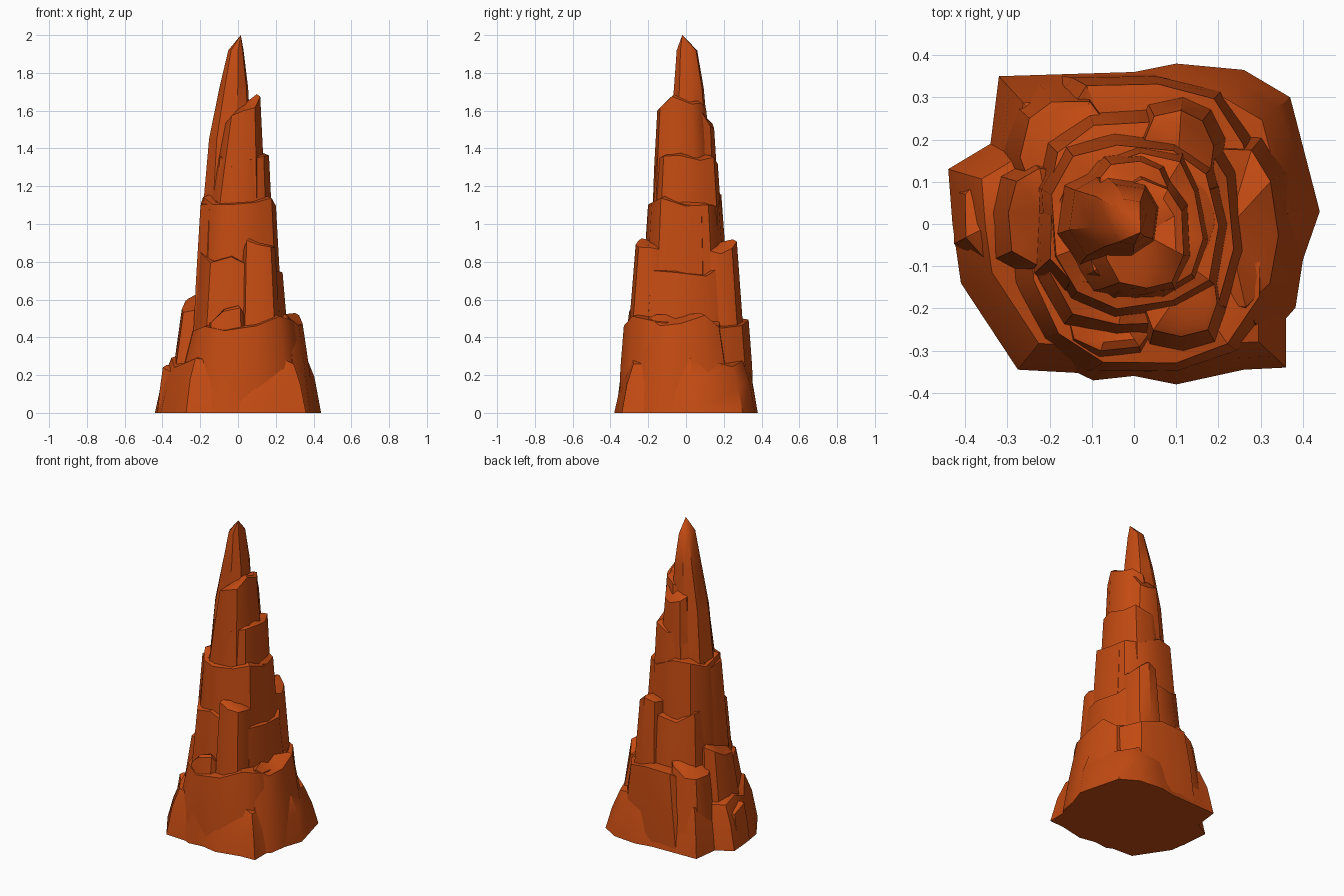
import bpy, bmesh, math, random
from mathutils import Vector

cube = bpy.data.objects.get("Cube")
if cube:
    bpy.data.objects.remove(cube)

COLOUR = (0.55, 0.07, 0.006, 1)
rust = bpy.data.materials.new("rust_rock")
rust.use_nodes = True
rust.diffuse_color = COLOUR
rust.node_tree.nodes["Principled BSDF"].inputs["Base Color"].default_value = COLOUR


def finish(name, bm):
    """Turn a bmesh into a smooth-shaded rock with sharp creases."""
    bmesh.ops.recalc_face_normals(bm, faces=bm.faces)
    mesh = bpy.data.meshes.new(name)
    bm.to_mesh(mesh)
    bm.free()
    mesh.materials.append(rust)
    obj = bpy.data.objects.new(name, mesh)
    bpy.context.collection.objects.link(obj)
    bpy.ops.object.select_all(action="DESELECT")
    obj.select_set(True)
    bpy.context.view_layer.objects.active = obj
    bpy.ops.object.shade_smooth_by_angle(angle=math.radians(38))


def loft(name, rings, peak):
    """Skin equal rings from bottom to top and close to a peak."""
    bm = bmesh.new()
    loops = [[bm.verts.new(p) for p in ring] for ring in rings]
    n = len(loops[0])
    bm.faces.new(loops[0])
    for low, high in zip(loops, loops[1:]):
        for i in range(n):
            j = (i + 1) % n
            bm.faces.new((low[i], low[j], high[j], high[i]))
    tip = bm.verts.new(peak)
    for i in range(n):
        bm.faces.new((loops[-1][i], loops[-1][(i + 1) % n], tip))
    finish(name, bm)


def spread(c, low, high):
    """Squarish ellipse coordinate between two extents."""
    s = math.copysign(abs(c) ** 0.8, c)
    return (low + high) / 2 + s * (high - low) / 2


def rock(name, base, top, z0, z1, tilt=(0, 0), n=11, seed=1, rise=0.03):
    """Tapered column; extents are x low, x high, y low, y high."""
    rnd = random.Random(seed)
    noise = [(rnd.uniform(0.92, 1.03), rnd.uniform(-0.04, 0.03)) for _ in range(n)]
    rings = []
    for t, shrink in ((0, 1), (0.5, 1.02), (1, 1), (1, 0.8)):
        ext = [b + (h - b) * t for b, h in zip(base, top)]
        cx, cy = (ext[0] + ext[1]) / 2, (ext[2] + ext[3]) / 2
        ring = []
        for i, (wide, lift) in enumerate(noise):
            a = math.tau * i / n + seed
            x, y = spread(math.cos(a), *ext[:2]), spread(math.sin(a), *ext[2:])
            k = wide * shrink
            z = z0 + (z1 - z0) * t
            z += t * (lift + tilt[0] * math.cos(a) + tilt[1] * math.sin(a))
            z += (1 - shrink) * rise * 2 if t == 1 else 0
            ring.append(Vector((cx + (x - cx) * k, cy + (y - cy) * k, z)))
        rings.append(ring)
    loft(name, rings, (cx, cy, z1 + rise))


# Broad foot with an irregular outline
foot = [(-.44, .13), (-.43, 0), (-.41, -.14), (-.275, -.345), (0, -.36), (.1, -.38),
        (.26, -.345), (.36, -.34), (.36, -.2), (.44, .03), (.37, .3), (.26, .365),
        (.1, .38), (0, .36), (-.32, .35), (-.34, .19)]
foot_rings = [[(x * k, y * k, z + (0.03 * math.sin(i * 2.3) if z else 0))
               for i, (x, y) in enumerate(foot)]
              for z, k in ((0, 1), (0.16, 0.92), (0.27, 0.82))]
loft("foot", foot_rings, (0, 0, 0.4))

# Main stack of tiers, widest first
rock("lower_tier", (-.35, .37, -.37, .37), (-.25, .31, -.345, .345), 0, .47, (.02, 0), 13, 2)
rock("waist_tier", (-.27, .28, -.31, .31), (-.22, .235, -.26, .25), .1, .80, (-.05, 0), 12, 3)
rock("middle_tier", (-.24, .23, -.25, .25), (-.20, .20, -.21, .20), .4, 1.13, (-.01, 0), 11, 4)
rock("upper_tier", (-.20, .19, -.20, .20), (-.13, .165, -.165, .165), .7, 1.34, (0, .01), 11, 5)
rock("shoulder_tier", (-.17, .15, -.19, .17), (-.07, .12, -.16, .11), 1.0, 1.60, (.06, 0), 10, 6)
rock("back_shoulder", (-.13, .12, -.03, .18), (-.09, .08, .02, .15), 1.0, 1.56, (0, -.02), 9, 7)

# Pointed summit
summit = []
for z, ext in ((.95, (-.20, .12, -.13, .15)), (1.45, (-.155, .07, -.09, .12)),
               (1.72, (-.10, .055, -.065, .095)), (1.92, (-.052, .03, -.05, .06))):
    summit.append([(spread(math.cos(a), *ext[:2]), spread(math.sin(a), *ext[2:]), z)
                   for a in (math.tau * i / 8 + .2 for i in range(8))])
loft("summit", summit, (.015, -.02, 2.0))

# Buttresses leaning on the stack
rock("left_buttress", (-.38, -.10, -.14, .17), (-.305, -.10, -.10, .14), 0, .57, (0, .02), 9, 8)
rock("left_toe", (-.44, -.2, -.13, .15), (-.41, -.2, -.10, .13), 0, .22, (0, 0), 8, 9)
rock("right_buttress", (.12, .41, -.28, .24), (.1, .345, -.2, .18), 0, .49, (0, 0), 10, 10)
rock("front_pillar", (.0, .24, -.33, -.05), (.02, .2, -.27, -.05), .1, .87, (0, -.02), 9, 11)
rock("back_pillar", (-.02, .24, .05, .33), (.02, .19, .05, .275), .1, .87, (0, .02), 9, 12)
rock("back_corner", (-.33, -.05, .05, .36), (-.27, -.05, .05, .30), 0, .52, (.03, -.02), 9, 13)
rock("left_slab", (-.25, .02, -.22, .14), (-.205, .02, -.15, .10), .3, 1.13, (.03, .02), 9, 14)
rock("front_slab", (-.2, .08, -.37, -.1), (-.16, .06, -.30, -.1), 0, .50, (0, -.03), 9, 15)
rock("right_slab", (.0, .24, -.12, .14), (.0, .20, -.09, .12), .4, 1.12, (0, .01), 9, 16)
